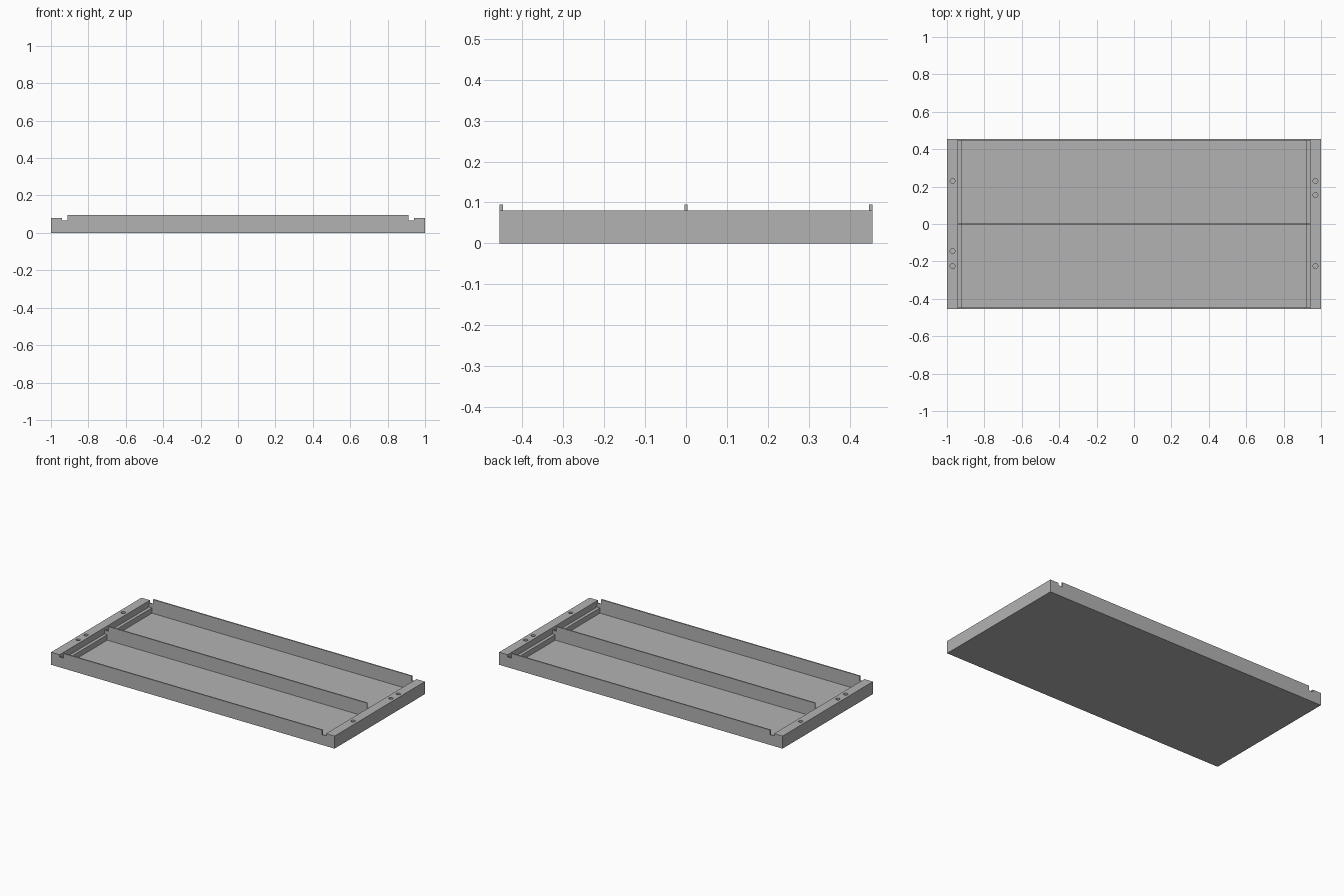
import bpy
import bmesh
from mathutils import Matrix

cube = bpy.data.objects.get("Cube")
if cube:
    bpy.data.objects.remove(cube, do_unlink=True)

# Single metal colour
metal = bpy.data.materials.new("grey metal")
metal.use_nodes = True
grey = (0.45, 0.45, 0.45, 1)
metal.diffuse_color = grey
metal.node_tree.nodes["Principled BSDF"].inputs["Base Color"].default_value = grey

WIDTH = 0.455      # half depth of the tray
SHEET = 0.008      # wall thickness
FLOOR = 0.006
BLOCK_X = 0.94     # inner face of the end blocks
LEDGE_X = 0.92
RAIL_X = 0.912


def finish(name, bm):
    bmesh.ops.recalc_face_normals(bm, faces=bm.faces)
    mesh = bpy.data.meshes.new(name)
    bm.to_mesh(mesh)
    bm.free()
    mesh.materials.append(metal)
    obj = bpy.data.objects.new(name, mesh)
    bpy.context.collection.objects.link(obj)
    return obj


def box(name, x0, x1, y0, y1, z0, z1):
    bm = bmesh.new()
    size = Matrix.Diagonal((x1 - x0, y1 - y0, z1 - z0, 1))
    middle = Matrix.Translation(((x0 + x1) / 2, (y0 + y1) / 2, (z0 + z1) / 2))
    bmesh.ops.create_cube(bm, size=1, matrix=middle @ size)
    return finish(name, bm)


def rail(name, y):
    # Upright strip with a notch next to each end block
    half = [(BLOCK_X, FLOOR), (BLOCK_X, 0.065), (RAIL_X, 0.065), (RAIL_X, 0.095)]
    outline = half + [(-x, z) for x, z in reversed(half)]
    bm = bmesh.new()
    face = bm.faces.new([bm.verts.new((x, y - SHEET / 2, z)) for x, z in outline])
    strip = bmesh.ops.extrude_face_region(bm, geom=[face])
    verts = [v for v in strip["geom"] if isinstance(v, bmesh.types.BMVert)]
    bmesh.ops.translate(bm, vec=(0, SHEET, 0), verts=verts)
    return finish(name, bm)


# Floor and lengthwise rails
box("floor_panel", -BLOCK_X, BLOCK_X, -WIDTH, WIDTH, 0, FLOOR)
edge = WIDTH - SHEET / 2
for name, y in (("front_rail", -edge), ("middle_rail", 0), ("back_rail", edge)):
    rail(name, y)

# End blocks with drilled tops, and the low ledges inside them
holes = {"left": (1, (0.23, 0.155, -0.225)), "right": (-1, (0.23, -0.145, -0.225))}
for side, (sign, positions) in holes.items():
    xs = sorted((sign * BLOCK_X, sign))
    block = box(side + "_end_block", *xs, -WIDTH, WIDTH, 0, 0.08)
    bm = bmesh.new()
    for y in positions:
        bmesh.ops.create_cone(bm, cap_ends=True, segments=24, radius1=0.013,
                              radius2=0.013, depth=0.1,
                              matrix=Matrix.Translation((sign * 0.97, y, 0.06)))
    drill = finish(side + "_hole_cutter", bm)
    drill.hide_render = True
    drill.hide_viewport = True
    cut = block.modifiers.new("drilled holes", "BOOLEAN")
    cut.operation = "DIFFERENCE"
    cut.solver = "EXACT"
    cut.object = drill

    xs = sorted((sign * LEDGE_X, sign * BLOCK_X))
    for part, y0, y1 in (("front", SHEET - WIDTH, -SHEET / 2),
                         ("back", SHEET / 2, WIDTH - SHEET)):
        box(f"{side}_{part}_ledge", *xs, y0, y1, FLOOR, 0.04)
